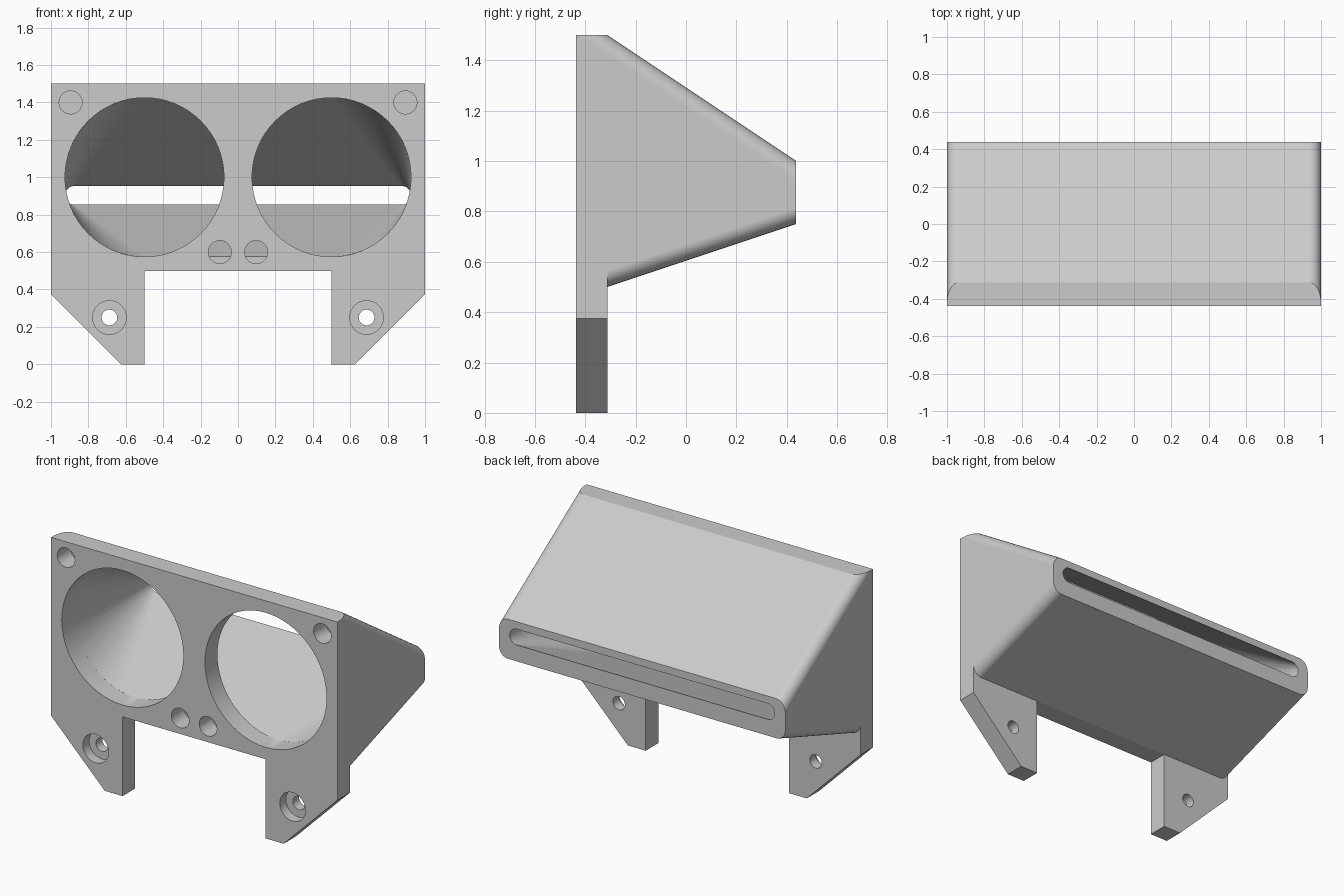
import bpy
import bmesh
from math import sin, cos, pi, radians

FRONT, MID, BACK = -0.4375, -0.3125, 0.4375   # plate front, plate back, nozzle end

cube = bpy.data.objects.get("Cube")
if cube:
    bpy.data.objects.remove(cube, do_unlink=True)

grey = bpy.data.materials.new("light grey plastic")
grey.use_nodes = True
grey.diffuse_color = (0.6, 0.6, 0.6, 1)
grey.node_tree.nodes["Principled BSDF"].inputs["Base Color"].default_value = grey.diffuse_color


def rounded(x, low, high, rx, r_low, r_high, steps=8):
    """Outline in x and z with elliptical corners, counter-clockwise."""
    points = []
    for corner in range(4):
        rz = r_high if corner < 2 else r_low
        cx = (x - rx) if corner in (0, 3) else (rx - x)
        cz = (high - rz) if corner < 2 else (low + rz)
        for i in range(steps + 1):
            a = (corner + i / steps) * pi / 2
            points.append((cx + rx * cos(a), cz + rz * sin(a)))
    return points


def circle(cx, cz, r, count):
    return [(cx + r * cos(2 * pi * i / count), cz + r * sin(2 * pi * i / count))
            for i in range(count)]


def loft(name, first, y0, second, y1):
    """Solid joining two matching outlines."""
    bm = bmesh.new()
    a = [bm.verts.new((x, y0, z)) for x, z in first]
    b = [bm.verts.new((x, y1, z)) for x, z in second]
    n = len(a)
    bm.faces.new(a)
    bm.faces.new(b[::-1])
    for i in range(n):
        j = (i + 1) % n
        bm.faces.new((a[i], b[i], b[j], a[j]))
    bmesh.ops.remove_doubles(bm, verts=bm.verts[:], dist=1e-5)
    bmesh.ops.recalc_face_normals(bm, faces=bm.faces[:])
    mesh = bpy.data.meshes.new(name)
    bm.to_mesh(mesh)
    bm.free()
    obj = bpy.data.objects.new(name, mesh)
    mesh.materials.append(grey)
    bpy.context.collection.objects.link(obj)
    return obj


def activate(obj):
    bpy.ops.object.select_all(action='DESELECT')
    obj.select_set(True)
    bpy.context.view_layer.objects.active = obj


def combine(obj, other, operation):
    activate(obj)
    mod = obj.modifiers.new("combine", 'BOOLEAN')
    mod.operation = operation
    mod.solver = 'EXACT'
    mod.object = other
    bpy.ops.object.modifier_apply(modifier=mod.name)
    bpy.data.objects.remove(other, do_unlink=True)


def extend(first, second, t):
    return [(p[0] + (q[0] - p[0]) * t, p[1] + (q[1] - p[1]) * t)
            for p, q in zip(first, second)]


# Tapered hood with rounded long edges, trimmed to the plate height
corner = (0.0625, 0.066, 0.075)
wide = rounded(1, 0.5, 1.5, *corner)
narrow = rounded(1, 0.75, 1.0, *corner)
body = loft("sensor_hood", extend(wide, narrow, (FRONT - MID) / (BACK - MID)), FRONT,
            narrow, BACK)
trim = [(-1.2, 0.5), (1.2, 0.5), (1.2, 1.5), (-1.2, 1.5)]
combine(body, loft("trim_box", trim, -0.6, trim, 0.6), 'INTERSECT')

# Front plate with two chamfered mounting legs
half = [(1, 1.2), (1, 0.375), (0.625, 0), (0.5, 0), (0.5, 0.5)]
outline = half + [(-x, z) for x, z in reversed(half)]
combine(body, loft("leg_plate", outline, FRONT, outline, MID), 'UNION')

# Hollow that narrows from both round openings to the rear slot
inlet = rounded(0.925, 0.575, 1.425, 0.425, 0.425, 0.425, 16)
slot = rounded(0.925, 0.853, 0.953, 0.05, 0.05, 0.05, 16)
reach = 1.03
combine(body, loft("hollow", inlet, MID, extend(inlet, slot, reach),
                   MID + (BACK - MID) * reach), 'DIFFERENCE')

# Openings, pin holes and counterbored screw holes: x, z, radius, end depth
holes = [(0.5, 1.0, 0.425, MID + 0.001),
         (0.895, 1.4, 0.0615, MID + 0.001),
         (0.097, 0.6, 0.0615, MID + 0.001),
         (0.6875, 0.25, 0.09, FRONT + 0.0625),
         (0.6875, 0.25, 0.042, MID + 0.05)]
for x, z, r, end in holes:
    for side in (-1, 1):
        ring = circle(side * x, z, r, 64 if r > 0.2 else 32)
        combine(body, loft("hole", ring, -0.5, ring, end), 'DIFFERENCE')

# One colour, smooth curves, crisp edges
body.data.materials.clear()
body.data.materials.append(grey)
for face in body.data.polygons:
    face.material_index = 0
activate(body)
bpy.ops.object.shade_smooth_by_angle(angle=radians(25))
weighted = body.modifiers.new("even shading", 'WEIGHTED_NORMAL')
weighted.keep_sharp = True
